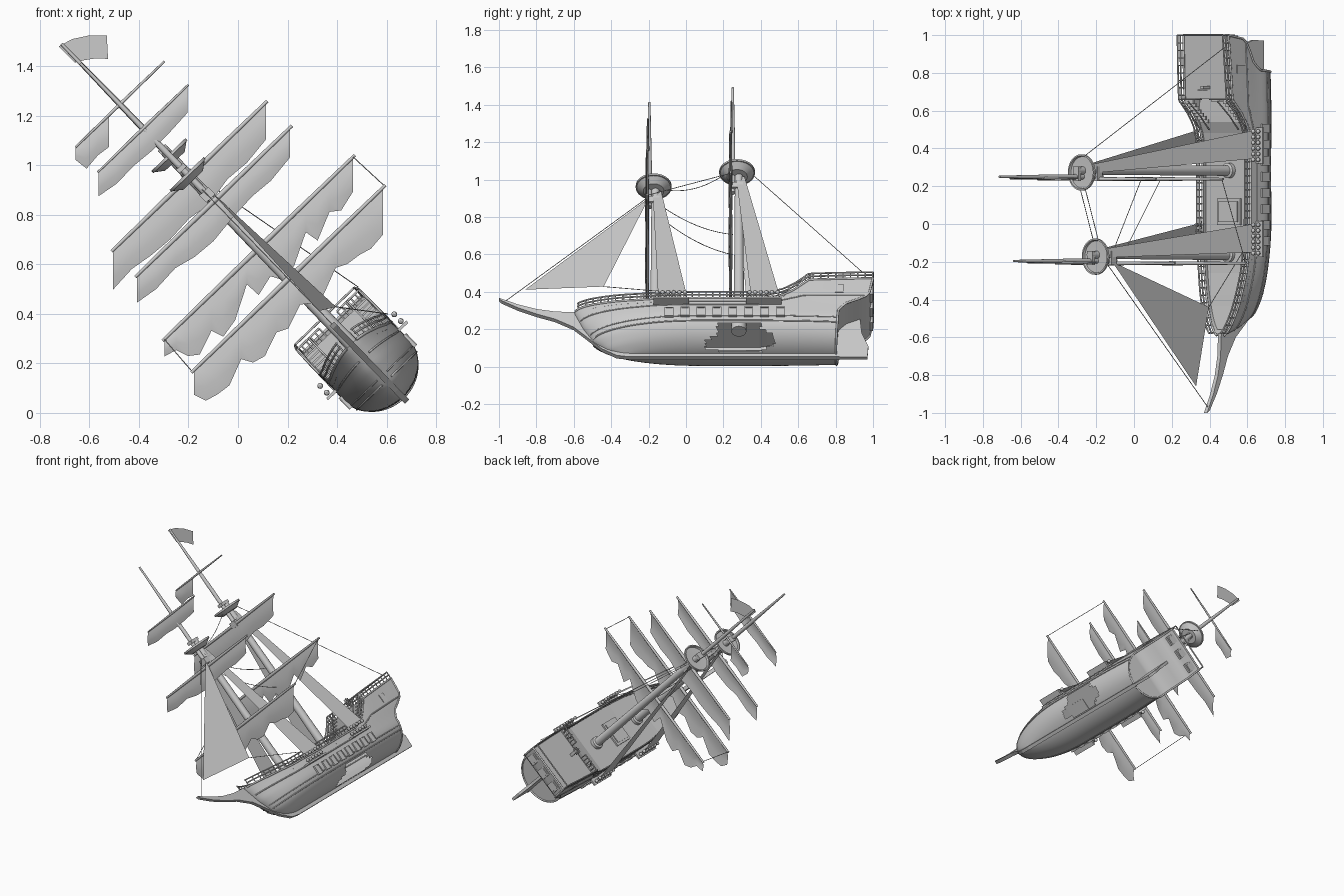
import bpy, bmesh, math
from mathutils import Vector, Matrix

if "Cube" in bpy.data.objects:
    bpy.data.objects.remove(bpy.data.objects["Cube"])

# The ship is modelled upright (x across, y aft, z up from keel) and heeled over by M
A = math.radians(44)
C, S = math.cos(A), math.sin(A)
M = Matrix([[C, 0, -S, .683], [0, 1, 0, 0], [S, 0, C, .045], [0, 0, 0, 1]])
MI = M.inverted()
DOWN = Vector((-S, 0, -C))


def interp(tab, x):
    for (a, p), (b, q) in zip(tab, tab[1:]):
        if x <= b:
            return p + (q - p) * max(0, (x - a) / (b - a))
    return tab[-1][1]


def finish(name, bm, smooth=False):
    me = bpy.data.meshes.new(name)
    bm.normal_update()
    bm.to_mesh(me)
    bm.free()
    ob = bpy.data.objects.new(name, me)
    bpy.context.collection.objects.link(ob)
    ob.matrix_world = M
    if smooth:
        bpy.ops.object.select_all(action='DESELECT')
        ob.select_set(True)
        bpy.context.view_layer.objects.active = ob
        bpy.ops.object.shade_smooth_by_angle(angle=math.radians(35))
    return ob


def add_grid(bm, rows):
    vs = [[bm.verts.new(p) for p in r] for r in rows]
    for a, b in zip(vs, vs[1:]):
        for i in range(len(a) - 1):
            bm.faces.new((a[i], a[i + 1], b[i + 1], b[i]))


def sheet(name, rows, smooth=False):
    bm = bmesh.new()
    add_grid(bm, rows)
    return finish(name, bm, smooth)


def boxes(name, items):
    bm = bmesh.new()
    for c, s in items:
        bmesh.ops.create_cube(bm, size=1, matrix=Matrix.Translation(c) @ Matrix.Diagonal((*s, 1)))
    return finish(name, bm)


def lathe(name, y, prof, n=24):
    ring = [2 * math.pi * i / n for i in range(n + 1)]
    bm = bmesh.new()
    add_grid(bm, [[(r * math.cos(a), y + r * math.sin(a), z) for a in ring] for r, z in prof])
    bmesh.ops.remove_doubles(bm, verts=bm.verts, dist=1e-5)
    bmesh.ops.recalc_face_normals(bm, faces=bm.faces)
    return finish(name, bm, True)


def plate(name, prof, w):
    bm = bmesh.new()
    f = bm.faces.new([bm.verts.new((-w, y, z)) for y, z in prof])
    r = bmesh.ops.extrude_face_region(bm, geom=[f])
    bmesh.ops.translate(bm, vec=(2 * w, 0, 0), verts=[g for g in r['geom'] if isinstance(g, bmesh.types.BMVert)])
    bmesh.ops.recalc_face_normals(bm, faces=bm.faces)
    return finish(name, bm)


def tubes(name, paths, r, taper=1):
    cu = bpy.data.curves.new(name, 'CURVE')
    cu.dimensions, cu.bevel_depth, cu.bevel_resolution, cu.use_fill_caps = '3D', r, 2, True
    for p in paths:
        sp = cu.splines.new('POLY')
        sp.points.add(len(p) - 1)
        for i, q in enumerate(p):
            sp.points[i].co = (*q, 1)
            sp.points[i].radius = 1 + (taper - 1) * abs(2 * i / (len(p) - 1) - 1)
    ob = bpy.data.objects.new(name, cu)
    bpy.context.collection.objects.link(ob)
    ob.matrix_world = M


def rope(a, b, sag=0):
    a, b = Vector(a), Vector(b)
    return [a.lerp(b, i / 10) + DOWN * sag * 4 * (i / 10) * (1 - i / 10) for i in range(11)]


# Hull form
SHEER = [(-.6, .325), (-.45, .305), (-.25, .285), (0, .278), (.48, .278), (.54, .3), (.6, .35), (.66, .415), (1, .435)]
STEM = [(.02, -.32), (.05, -.42), (.1, -.49), (.2, -.55), (.32, -.6)]
STERN = [(0, .8), (.2, .815), (.25, .86), (.29, .95), (.32, .98), (.435, 1)]


def top(t):
    return interp(SHEER, -.6 + 1.6 * t)


def beam(t):
    x = min(t / .42, 1)
    return .182 * (1 - (1 - x) ** 2) ** .52 * (1 - .06 * max(0, (t - .7) / .3) ** 2)


def at(t, v, s):
    y0, y1 = interp(STEM, v), interp(STERN, v)
    return Vector((beam(t) * s, y0 + (y1 - y0) * t, v))


def hull_pt(t, k, out=0):
    a = abs(k)
    if a < .6:
        th = a / .6 * math.pi / 2
        v, s = .178 - .155 * math.cos(th), math.sin(th)
    else:
        q = (a - .6) / .4
        v, s = .178 + (top(t) - .178) * q, 1 - .03 * q
    p = at(t, v, math.copysign(s, k))
    p.x += math.copysign(out, k)
    return p


TS = [(i / 90) ** 1.15 for i in range(91)]
KS = [i / 24 for i in range(-24, 25)]
bm = bmesh.new()
add_grid(bm, [[hull_pt(t, k) for k in KS] for t in TS])
# Ragged breach in the starboard planking: remove planks inside these y/z windows
BREACH = [(.17, .40, .075, .24), (.10, .2, .09, .135), (.13, .2, .14, .17), (.38, .47, .11, .18), (.38, .43, .09, .2)]
gone = []
for f in bm.faces:
    c = f.calc_center_median()
    w = M @ c
    if c.x > .02 and any(a < w.y < b and d < w.z < e for a, b, d, e in BREACH):
        gone.append(f)
bmesh.ops.delete(bm, geom=gone, context='FACES')
bmesh.ops.remove_doubles(bm, verts=bm.verts, dist=1e-5)
finish("hull", bm, True)
sheet("transom", [[hull_pt(1, -k), hull_pt(1, k)] for k in KS[24:]], True)
plate("stem_and_keel", [(-1, .438), (-.9, .39), (-.8, .355), (-.7, .336), (-.58, .33), (-.54, .24), (-.49, .16),
                        (-.43, .08), (-.3, .03), (.82, .03), (.82, 0), (-.3, 0), (-.37, .01), (-.45, .06),
                        (-.53, .146), (-.6, .22), (-.7, .28), (-.8, .318), (-.9, .365), (-.99, .42)], .012)
plate("rudder", [(.8, 0), (.97, 0), (.975, .08), (.94, .18), (.93, .29), (.84, .25), (.8, .2)], .009)

# Wales along the planking
for n, k, r in [("lower_wale", .45, .004), ("middle_wale", .52, .003), ("upper_wale", .8, .004), ("gunwale", 1, .006)]:
    tubes(n, [[hull_pt(t, sd * k) for t in TS[1:]] for sd in (-1, 1)], r)
tubes("transom_trim", [[hull_pt(1, k) for k in KS], [hull_pt(1, -1), hull_pt(1, 1)]], .006)

# Decks
T1 = .79
sheet("main_deck", [[at(t, min(top(t), .325) - .026, s) for s in (-.98, .98)]
                    for t in [i / 40 * T1 for i in range(1, 41)] + [.83]])
sheet("quarter_deck", [[at(t, top(t) - .006, s) for s in (-.97, .97)] for t in (T1, .86, .93, 1)])
yb = at(T1, .41, 0).y
sheet("cabin_bulkhead", [[(-.176, yb, v), (.176, yb, v)] for v in (.25, top(T1))])
boxes("hatch", [((0, .065, .256), (.17, .14, .014)), ((0, .065, .264), (.14, .11, .01))])
boxes("cabin_door", [((0, yb - .006, .31), (.06, .012, .11))])

# Railings
rails, posts = [], []
for sd in (-1, 1):
    for h in (.024, .045):
        rails.append([hull_pt(t, sd) + Vector((0, 0, h)) for t in TS[2:]])
    posts += [[hull_pt(t, sd), hull_pt(t, sd) + Vector((0, 0, .045))] for t in [.015 + i * .0246 for i in range(41)]]
    rails.append([(sd * .175, yb, .46), (sd * .05, yb, .46)])
    posts += [[(sd * (.05 + i * .025), yb, .415), (sd * (.05 + i * .025), yb, .46)] for i in range(6)]
e = Vector((0, 0, .045))
rails.append([hull_pt(1, -1) + e, hull_pt(1, 1) + e])
tubes("handrails", rails, .0045)
tubes("rail_posts", posts, .0035)

# Stairs to the quarter deck
boxes("stairs", [((sd * .14, .51 + i * .017, .262 + i * .019), (.06, .02, .008)) for sd in (-1, 1) for i in range(9)])
tubes("stair_rails", [[(sd * u, .5, .3), (sd * u, .57, .365), (sd * u, .65, .46)] for sd in (-1, 1) for u in (.108, .172)], .004)

# Steering wheel
ring = [2 * math.pi * i / 16 for i in range(17)]
tubes("steering_wheel", [[(.02 * math.cos(a), .71, .462 + .02 * math.sin(a)) for a in ring]] +
      [[(.027 * math.cos(a), .71, .462 + .027 * math.sin(a)), (-.027 * math.cos(a), .71, .462 - .027 * math.sin(a))]
       for a in ring[:8:2]], .003)
boxes("wheel_stand", [((0, .722, .44), (.02, .015, .05))])

# Gun ports and cabin windows, each a frame around a pane
frames, panes = [], []
for sd in (-1, 1):
    for y in [-.09 + i * .085 for i in range(8)]:
        u = sd * (beam((y + .58) / 1.42) + .001)
        for d in (-1, 1):
            frames.append(((u, y + d * .021, .17), (.014, .006, .064)))
            frames.append(((u, y, .17 + d * .029), (.014, .046, .006)))
        panes.append(((u, y, .17), (.006, .038, .054)))
    frames.append(((sd * .172, .82, .35), (.014, .045, .06)))
for u in (-.11, 0, .11):
    frames.append(((u, .992, .375), (.065, .014, .07)))
    panes.append(((u, .998, .375), (.045, .01, .05)))
boxes("port_frames", frames)
boxes("port_lids", panes)

# Channels with deadeyes
boxes("channels", [((sd * .2, y, .232), (.05, .19, .012)) for sd in (-1, 1) for y in (-.08, .415)])
bm = bmesh.new()
for sd in (-1, 1):
    for y0 in (-.08, .415):
        for i in range(6):
            for v in (.252, .29):
                bmesh.ops.create_uvsphere(bm, u_segments=8, v_segments=6, radius=.012,
                                          matrix=Matrix.Translation((sd * .208, y0 - .075 + i * .03, v)))
finish("deadeyes", bm, True)


# Masts, tops, yards and torn sails (sails hang to true vertical)
def sail(name, y, v, half, u0, u1, drops):
    n = len(drops) - 1
    hang = [Vector((u0 + (u1 - u0) * i / n, y, v)) for i in range(n + 1)]
    sheet(name, [[p + DOWN * d * f + Vector((0, -.008 * math.sin(math.pi * f), 0)) for p, d in zip(hang, drops)]
                 for f in (0, .33, .67, 1)], True)
    tubes(name + "_yard", [[(half * k, y, v) for k in (-1, -.5, 0, .5, 1)]], .011 if half > .3 else .007, .6)


for n, y, vt, vn in [("fore", -.163, 1.9, 1.262), ("main", .283, 2.01, 1.368)]:
    lathe(n + "_mast", y, [(0, .2), (.04, .2), (.04, .275), (.028, .28), (.021, vn + .06), (0, vn + .06)])
    lathe(n + "_topmast", y - .033, [(0, vn - .14), (.014, vn - .14), (.013, vn + .2), (.006, vt), (0, vt)], 12)
    lathe(n + "_top_platform", y - .01, [(0, vn - .018), (.055, vn - .018), (.09, vn + .008), (.096, vn + .008),
                                         (.096, vn + .02), (.088, vn + .02), (.084, vn + .008), (0, vn + .004)], 32)
    boxes(n + "_mast_cap", [((0, y - .017, vn - .1), (.05, .075, .04)), ((0, y - .017, vn + .05), (.04, .075, .02))])
    yo = y + .205 if n == "main" else y + .155
    for sd, sn in ((-1, "port"), (1, "starboard")):
        yc = -.08 if n == "fore" else .415
        sheet(f"{n}_{sn}_shroud", [[(sd * .208, yc - .07, .29), (sd * .208, yc + .08, .29)],
                                   [(sd * .012, y - .015, vn - .03), (sd * .012, y + .03, vn - .03)]])

sail("main_topgallant", .243, 1.67, .25, -.25, -.06, [.05, .13, .12, .13])
sail("fore_topgallant", -.203, 1.535, .255, -.25, .25, [.1, .12, .115, .125, .12, .11])
sail("main_topsail", .238, 1.266, .437, -.43, .43, [.16, .15, .17, .18, .17, .19, .16, .17, .15])
sail("fore_topsail", -.208, 1.125, .44, -.43, .43, [.11, .13, .12, .15, .16, .14, .13, .14, .12])
sail("main_course", .238, .863, .54, -.53, .53, [.07, .09, .16, .2, .15, .22, .2, .1, .19, .16, .22, .21, .12, .2, .13, .17, .14])
sail("fore_course", -.208, .69, .545, -.53, .53, [.1, .17, .19, .2, .14, .2, .22, .17, .2, .15, .19, .2, .14, .17, .18, .2, .19])
sheet("jib", [[(.02, -.2, 1.17), (.02, -.2, 1.169)], [(0, -.86, .51), (.06, -.44, .475)]])

# Flag
edge_a = [(-.725, 1.48), (-.67, 1.51), (-.6, 1.525), (-.53, 1.525)]
edge_b = [(-.66, 1.415), (-.62, 1.425), (-.575, 1.432), (-.525, 1.43)]
sheet("flag", [[MI @ Vector((x, .25, z)) for x, z in ed] for ed in (edge_a, edge_b)], True)

# Rigging
tubes("rigging", [
    rope((0, -.2, 1.2), (0, -.97, .42)), rope((0, -.1, 1.25), (0, .2, 1.36), .03),
    rope((0, -.14, 1.14), (0, .25, .92), .03), rope((0, -.14, 1.05), (0, .25, .77), .03),
    rope((0, .36, 1.36), (.18, .94, .47)), rope((.06, -.44, .475), (.19, -.1, .31)),
    rope((.54, -.208, .69), (.53, .238, .863)), rope((-.54, -.208, .69), (-.53, .238, .863)),
], .002)
